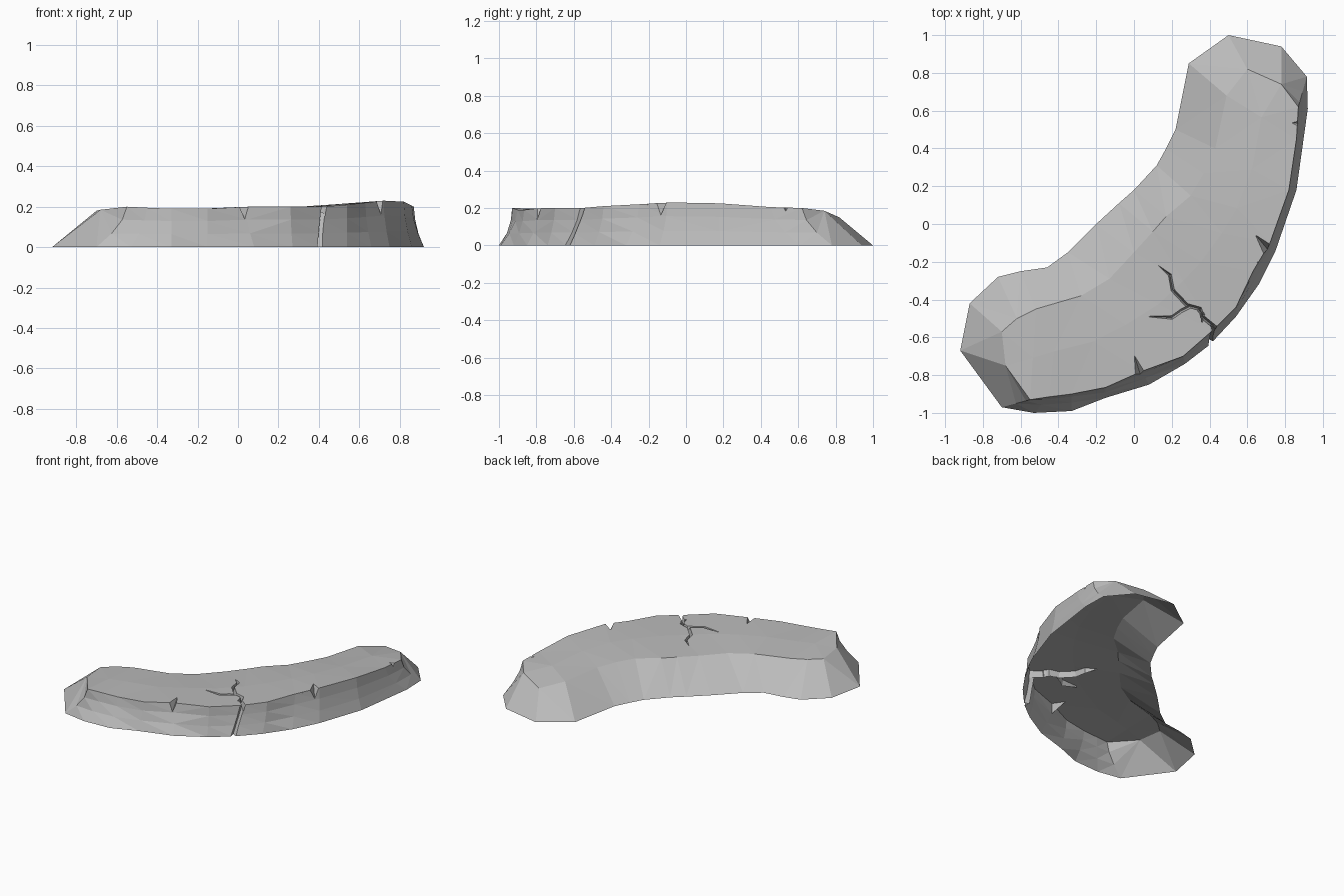
import bpy, bmesh
from mathutils import Vector

if "Cube" in bpy.data.objects:
    bpy.data.objects.remove(bpy.data.objects["Cube"], do_unlink=True)

stone = bpy.data.materials.new("grey stone")
stone.use_nodes = True
colour = (0.5, 0.5, 0.5, 1)
stone.diffuse_color = colour
stone.node_tree.nodes["Principled BSDF"].inputs["Base Color"].default_value = colour

# Cross-sections along the crescent:
# outer foot x y, outer rim x y z, inner ridge x y z, inner foot x y
stations = [
    (-.70, -.97, -.55, -.93, .20, -.70, -.57, .18, -.87, -.42),
    (-.53, -1, -.45, -.915, .195, -.62, -.5, .18, -.72, -.28),
    (-.33, -.99, -.33, -.9, .19, -.52, -.45, .18, -.6, -.25),
    (-.15, -.92, -.15, -.865, .19, -.28, -.38, .175, -.46, -.23),
    (.08, -.85, .04, -.78, .2, -.13, -.29, .175, -.35, -.15),
    (.27, -.74, .26, -.7, .2, 0, -.15, .175, -.2, 0),
    (.4, -.64, .42, -.56, .2, .1, -.04, .18, -.08, .11),
    (.54, -.49, .54, -.44, .21, .17, .04, .185, 0, .18),
    (.66, -.32, .63, -.25, .22, .3, .15, .19, .12, .31),
    (.75, -.14, .72, -.1, .23, .37, .27, .19, .17, .4),
    (.86, .18, .82, .18, .225, .43, .4, .185, .22, .5),
    (.92, .61, .86, .45, .205, .49, .68, .175, .29, .85),
    (.915, .78, .87, .62, .2, .6, .82, .15, .5, 1),
]
end_crowns = {0: Vector((-.68, -.75, .185)), len(stations) - 1: Vector((.78, .74, .185))}
end_feet = (Vector((-.92, -.67, 0)), Vector((.78, .94, 0)))


def section(index, s):
    """Foot, two wall points, rim, crown, ridge and inner foot."""
    foot, rim = Vector((s[0], s[1], 0)), Vector(s[2:5])
    ridge, inner = Vector(s[5:8]), Vector((s[8], s[9], 0))
    low, high = foot.lerp(rim, .5), foot.lerp(rim, .85)
    low.z, high.z = rim.z * .34, rim.z * .68
    crown = end_crowns.get(index, rim.lerp(ridge, .5) + Vector((0, 0, .006)))
    return [foot, low, high, rim, crown, ridge, inner]


def finish(bm, name):
    bmesh.ops.recalc_face_normals(bm, faces=bm.faces)
    bmesh.ops.triangulate(bm, faces=bm.faces)
    mesh = bpy.data.meshes.new(name)
    bm.to_mesh(mesh)
    bm.free()
    obj = bpy.data.objects.new(name, mesh)
    bpy.context.collection.objects.link(obj)
    return obj


def bridge(bm, rings, closed):
    for a, b in zip(rings, rings[1:]):
        for i in range(len(a) if closed else len(a) - 1):
            j = (i + 1) % len(a)
            bm.faces.new((a[i], a[j], b[j], b[i]))


# Ledge body, closed for now so it can be cut
bm = bmesh.new()
rings = [[bm.verts.new(p) for p in section(i, s)] for i, s in enumerate(stations)]
bridge(bm, rings, False)
tips = [bm.verts.new(p) for p in end_feet]
for ring, tip in zip((rings[0], rings[-1]), tips):
    bm.faces.new(ring[:5] + [tip])
    bm.faces.new(ring[4:] + [tip])
bm.faces.new([r[0] for r in rings] + [tips[1]] + [r[-1] for r in reversed(rings)] + [tips[0]])
ledge = finish(bm, "stone_ledge")
ledge.data.materials.append(stone)

cutters = []


def wedge(rings):
    """Cutter lofted through triangular rings."""
    bm = bmesh.new()
    loops = [[bm.verts.new(p) for p in ring] for ring in rings]
    bridge(bm, loops, True)
    bm.faces.new(loops[0])
    bm.faces.new(loops[-1])
    cutter = finish(bm, "cutter")
    cutter.hide_render = True
    cutters.append(cutter)


def groove(path, widths, bottoms, top=.3):
    """V-shaped channel following a path over the top."""
    pts = [Vector((x, y, 0)) for x, y in path]
    rings = []
    for i, p in enumerate(pts):
        along = (pts[min(i + 1, len(pts) - 1)] - pts[max(i - 1, 0)]).normalized()
        side = Vector((-along.y, along.x, 0)) * widths[i]
        up = Vector((0, 0, top))
        rings.append((p - side + up, p + side + up, p + Vector((0, 0, bottoms[i]))))
    wedge(rings)


def crack(path, deep=.155):
    n = len(path)
    groove(path, [.034] * (n - 1) + [.012], [deep] * (n - 1) + [deep + .03])


# Forked crack over the top
crack([(.47, -.6), (.42, -.54), (.36, -.49), (.35, -.45), (.28, -.43),
       (.205, -.35), (.19, -.27), (.13, -.22)])
crack([(.3, -.435), (.25, -.46), (.2, -.495), (.08, -.49)])
crack([(.34, -.45), (.365, -.48), (.36, -.52)])

# Crack running down the outer wall
out, tangent = Vector((.62, -.78, 0)), Vector((.78, .62, 0))
wedge([[tip, tip + out * .12 + tangent * .06, tip + out * .12 - tangent * .06]
       for tip in (Vector((.375, -.645, -.1)), Vector((.415, -.485, .3)))])

# Chips broken out of the rim: inner point, outer point, surface and bottom height
for inner, outer, surface, bottom in (
        ((0, -.69), (.06, -.88), .2, .09),
        ((.645, -.06), (.77, -.21), .222, .1),
        ((.65, -.2), (.74, -.25), .222, .15),
        ((.83, .535), (.92, .53), .205, .15)):
    groove([inner, outer], [.004, .09], [surface, bottom])

# Cut everything, then drop the cutters
for cutter in cutters:
    mod = ledge.modifiers.new("cut", 'BOOLEAN')
    mod.operation, mod.solver, mod.object = 'DIFFERENCE', 'EXACT', cutter
    graph = bpy.context.evaluated_depsgraph_get()
    cut_mesh = bpy.data.meshes.new_from_object(ledge.evaluated_get(graph))
    ledge.modifiers.clear()
    ledge.data = cut_mesh
for cutter in cutters:
    bpy.data.objects.remove(cutter, do_unlink=True)

# Open the underside
bm = bmesh.new()
bm.from_mesh(ledge.data)
base = [f for f in bm.faces if all(v.co.z < .001 for v in f.verts)]
bmesh.ops.delete(bm, geom=base, context='FACES')
bm.to_mesh(ledge.data)
bm.free()
if not ledge.data.materials:
    ledge.data.materials.append(stone)
